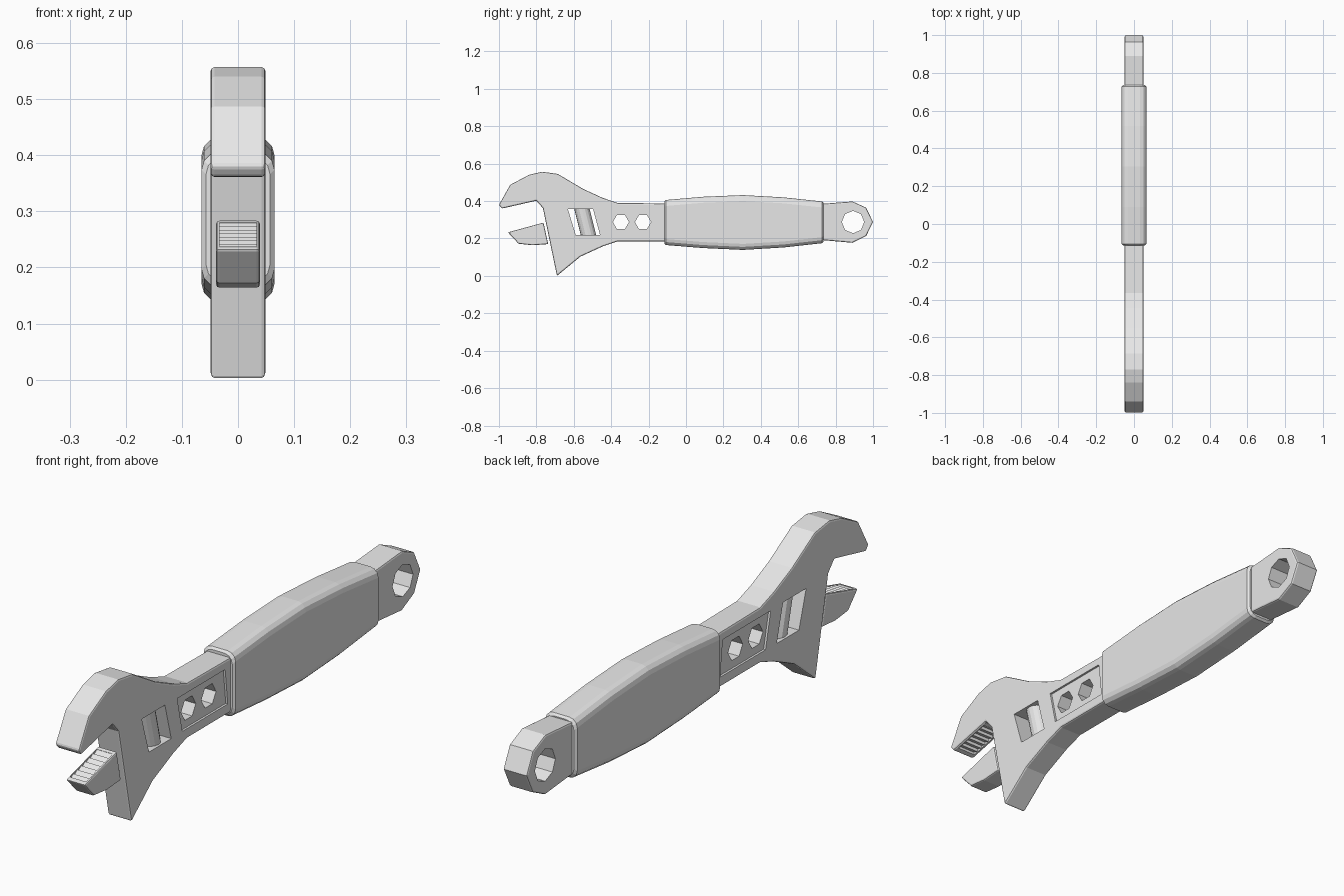
import bpy, bmesh, math
from mathutils import Vector

if "Cube" in bpy.data.objects:
    bpy.data.objects.remove(bpy.data.objects["Cube"])

steel = bpy.data.materials.new("steel_grey")
steel.diffuse_color = (0.8, 0.8, 0.8, 1)
steel.use_nodes = True
steel.node_tree.nodes["Principled BSDF"].inputs["Base Color"].default_value = steel.diffuse_color


def finish(name, bm):
    bmesh.ops.recalc_face_normals(bm, faces=bm.faces[:])
    me = bpy.data.meshes.new(name)
    bm.to_mesh(me)
    bm.free()
    me.materials.append(steel)
    ob = bpy.data.objects.new(name, me)
    bpy.context.collection.objects.link(ob)
    return ob


def loft(name, rings):
    """Closed skin through rings of equal point count, capped at both ends."""
    bm = bmesh.new()
    vs = [[bm.verts.new(p) for p in ring] for ring in rings]
    n = len(vs[0])
    for a, b in zip(vs, vs[1:]):
        for i in range(n):
            j = (i + 1) % n
            bm.faces.new((a[i], a[j], b[j], b[i]))
    bm.faces.new(vs[0])
    bm.faces.new(vs[-1])
    return finish(name, bm)


def plate(name, outline, x0, x1):
    """Side outline (y, z) extruded across x."""
    return loft(name, [[(x, y, z) for y, z in outline] for x in (x0, x1)])


def apply(ob, mod):
    bpy.context.view_layer.objects.active = ob
    bpy.ops.object.modifier_apply(modifier=mod.name)


def bevel(ob, width, segments=2):
    m = ob.modifiers.new("edge", 'BEVEL')
    m.width, m.segments = width, segments
    m.limit_method, m.angle_limit = 'ANGLE', math.radians(50)
    apply(ob, m)


def cut(ob, outline, x0=-0.1, x1=0.1):
    c = plate("cutter", outline, x0, x1)
    c.hide_render = True
    m = ob.modifiers.new("cut", 'BOOLEAN')
    m.operation, m.object, m.solver = 'DIFFERENCE', c, 'EXACT'
    apply(ob, m)
    bpy.data.objects.remove(c)


def ngon(y, z, r, n, turn=0.0):
    return [(y + r * math.cos(turn + i * math.tau / n),
             z + r * math.sin(turn + i * math.tau / n)) for i in range(n)]


def comb(p, q, inward, n, depth):
    """Sawtooth outline between p and q, biting towards inward."""
    p, q, d = Vector(p), Vector(q), Vector(inward).normalized()
    pts = [p - d * 0.02]
    for i in range(n):
        pts.append(p.lerp(q, i / n) + d * depth)
        pts.append(p.lerp(q, (i + 0.85) / n) + d * 0.001)
    pts.append(q - d * 0.02)
    return [tuple(v) for v in pts]


W = 0.049  # half thickness of the steel

# Head with fixed upper jaw and neck
head = plate("head_and_neck", [
    (-1.0, .38), (-.94, .487), (-.84, .54), (-.77, .557), (-.685, .545),
    (-.55, .465), (-.445, .417), (-.365, .39), (-.10, .387),
    (-.10, .185), (-.365, .185), (-.445, .158), (-.565, .103), (-.69, 0),
    (-.765, .362), (-.80, .402), (-.985, .36)], -W, W)
bevel(head, 0.007)
# Slanted window for the adjusting screw
cut(head, [(-.632, .358), (-.497, .358), (-.46, .22), (-.59, .22)])
# Shallow panels on both sides of the neck, with two hexagonal holes
panel = [(-.425, .355), (-.145, .355), (-.13, .222), (-.395, .222)]
cut(head, panel, W - 0.008, W + 0.05)
cut(head, panel, -W - 0.05, -W + 0.008)
for y in (-.348, -.23):
    cut(head, ngon(y, .288, .043, 6))
# Gripping teeth of the fixed jaw
cut(head, comb((-.965, .3645), (-.815, .3986), (-.22, 1), 7, .012), -.038, .038)

# Movable lower jaw with teeth
jaw = plate("movable_jaw", [
    (-.952, .233), (-.762, .285), (-.737, .17), (-.82, .164), (-.895, .172)],
    -.039, .039)
bevel(jaw, 0.006)
cut(jaw, comb((-.935, .2377), (-.775, .2814), (.26, -1), 7, .010), -.033, .033)

# Adjusting screw inside the window
rings = []
for y, z in ((-.558, .365), (-.520, .213)):
    rings.append([(x, y + dy, z) for x, dy in ngon(0, 0, .041, 16)])
screw = loft("adjusting_screw", rings)

# Grip sleeve: rounded rectangle sections swelling in the middle


def section(y, low, high, inset):
    r, w = .032, .065 - inset
    low, high = low + inset, high - inset
    ring = []
    for k, (sx, z) in enumerate(((1, high - r), (-1, high - r),
                                 (-1, low + r), (1, low + r))):
        for s in range(4):
            a = math.radians(90 * k + 30 * s)
            ring.append((sx * (w - r) + r * math.cos(a), y, z + r * math.sin(a)))
    return ring


grip = loft("grip_sleeve", [section(*s) for s in (
    (-.115, .165, .406, .008), (-.107, .165, .406, 0), (.09, .149, .423, 0),
    (.305, .139, .432, 0), (.52, .152, .420, 0),
    (.728, .175, .398, 0), (.736, .175, .398, .008))])

# Tail with hanging hole
tail = plate("hanging_tail", [
    (.70, .383), (.89, .398), (.963, .365), (1.0, .288), (.963, .213),
    (.89, .177), (.70, .194)], -W, W)
bm = bmesh.new()
bm.from_mesh(tail.data)
rim = [e for e in bm.edges
       if abs(e.verts[0].co.x - e.verts[1].co.x) < 1e-4]
bmesh.ops.bevel(bm, geom=rim, offset=.007, segments=2, profile=.5,
                affect='EDGES')
bm.to_mesh(tail.data)
bm.free()
cut(tail, ngon(.893, .288, .060, 8))
